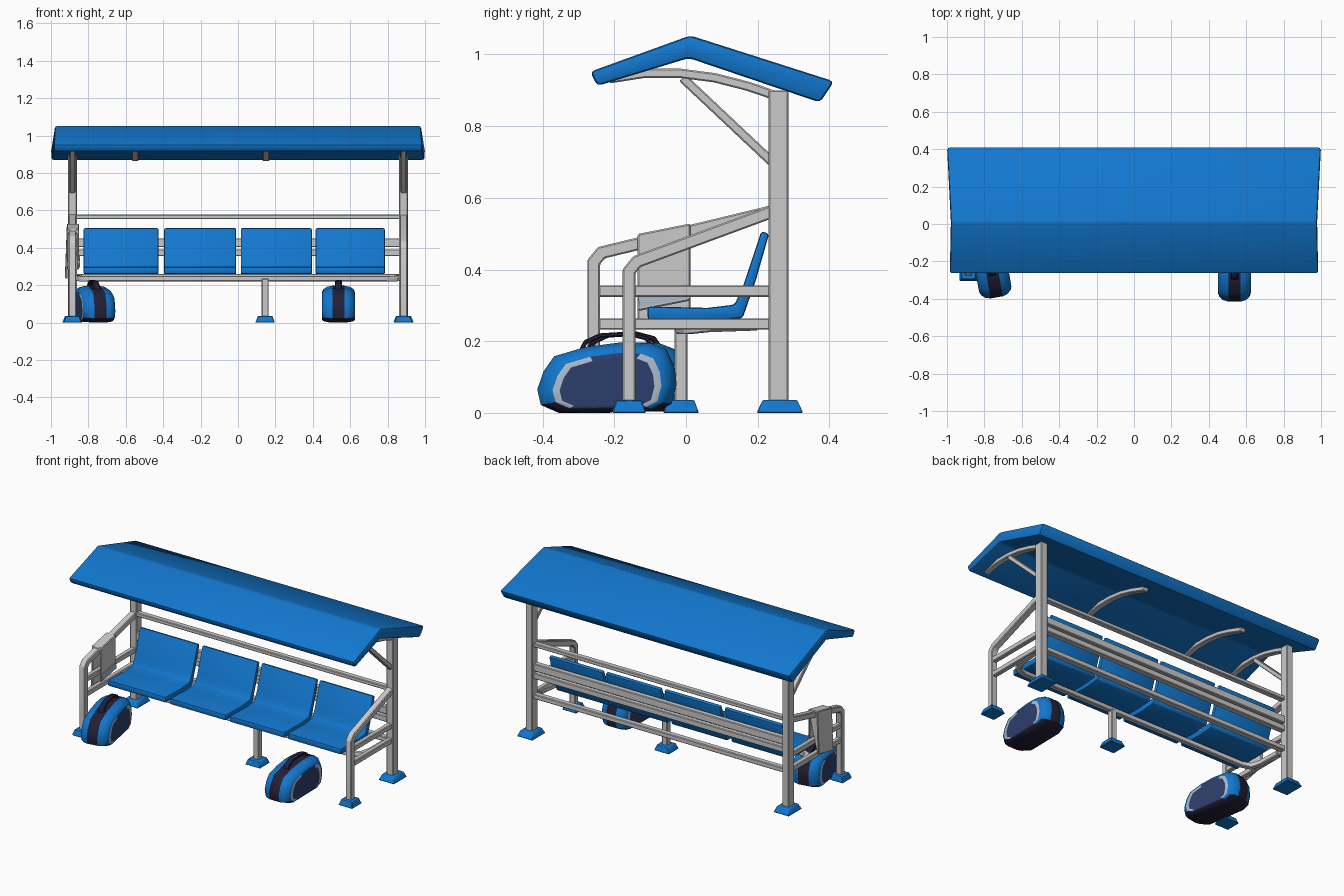
import bpy, bmesh, math
from mathutils import Vector

if "Cube" in bpy.data.objects:
    bpy.data.objects.remove(bpy.data.objects["Cube"])


def material(name, rgb):
    m = bpy.data.materials.new(name)
    m.diffuse_color = (*rgb, 1)
    m.use_nodes = True
    m.node_tree.nodes["Principled BSDF"].inputs["Base Color"].default_value = m.diffuse_color
    return m


BLUE = material("bright blue", (0.006, 0.185, 0.62))
GREY = material("light grey", (0.60, 0.59, 0.60))
NAVY = material("navy", (0.025, 0.05, 0.15))
INDIGO = material("dark indigo", (0.016, 0.014, 0.04))
PALE = material("pale blue grey", (0.42, 0.50, 0.60))


def finish(name, bm, mats, bevel=0.0, segs=1, angle=35):
    """Bevel the sharp edges, make the object and shade it."""
    bmesh.ops.recalc_face_normals(bm, faces=bm.faces)
    if bevel:
        sharp = [e for e in bm.edges if e.calc_face_angle(0) > math.radians(25)]
        bmesh.ops.bevel(bm, geom=sharp, offset=bevel, segments=segs,
                        profile=0.5, affect='EDGES', clamp_overlap=True)
    me = bpy.data.meshes.new(name)
    bm.to_mesh(me)
    bm.free()
    for m in mats:
        me.materials.append(m)
    ob = bpy.data.objects.new(name, me)
    bpy.context.collection.objects.link(ob)
    bpy.ops.object.select_all(action='DESELECT')
    ob.select_set(True)
    bpy.context.view_layer.objects.active = ob
    bpy.ops.object.shade_smooth_by_angle(angle=math.radians(angle))
    return ob


def loft(bm, rings):
    """Join rings of points with quads and cap both ends."""
    vs = [[bm.verts.new(p) for p in r] for r in rings]
    n = len(vs[0])
    bands = []
    for a, b in zip(vs, vs[1:]):
        bands.append([bm.faces.new((a[i], a[(i + 1) % n], b[(i + 1) % n], b[i]))
                      for i in range(n)])
    caps = [bm.faces.new(vs[0]), bm.faces.new(vs[-1])]
    return bands, caps


def bar(name, path, width, thick, side=(1, 0, 0), mat=GREY, bevel=0.004):
    """Rectangular bar along a path; width is measured along side."""
    pts = [Vector(p) for p in path]
    side = Vector(side)
    rings = []
    for i, p in enumerate(pts):
        t0 = (p - pts[i - 1]).normalized() if i else None
        t1 = (pts[i + 1] - p).normalized() if i < len(pts) - 1 else None
        t = ((t0 or t1) + (t1 or t0)).normalized()
        stretch = 1 / max(0.5, t.dot(t1 or t0))
        up = t.cross(side).normalized() * thick / 2 * stretch
        s = side * width / 2
        rings.append([p + s + up, p - s + up, p - s - up, p + s - up])
    bm = bmesh.new()
    loft(bm, rings)
    return finish(name, bm, [mat], bevel)


def prism(name, profile, x0, x1, mat, bevel, segs, flare=lambda y: 1.0):
    """Extrude a y-z profile along x."""
    bm = bmesh.new()
    loft(bm, [[(x * flare(y), y, z) for y, z in profile] for x in (x0, x1)])
    return finish(name, bm, [mat], bevel, segs)


def foot(name, x, y, hx, hy):
    bm = bmesh.new()
    loft(bm, [[(x + a * hx * k, y + b * hy * k, z)
               for a, b in ((-1, -1), (1, -1), (1, 1), (-1, 1))]
              for z, k in ((0, 1), (0.036, 0.74))])
    finish(name, bm, [BLUE], 0.003)


# Gabled roof
prism("roof", [(-0.267, 0.952), (-0.248, 0.912), (0.008, 0.99), (0.374, 0.866),
               (0.413, 0.925), (0.012, 1.053)], -1, 1, BLUE, 0.012, 2,
      lambda y: 0.977 + (0.055 * y if y > 0 else -0.03 * y))

# Roof ribs
rib = [(-0.215, 0.932), (-0.12, 0.947), (-0.02, 0.948), (0.08, 0.935),
       (0.17, 0.912), (0.28, 0.875)]
for x in (-0.885, -0.55, 0.15, 0.885):
    bar("roof_rib", [(x, y, z) for y, z in rib], 0.036, 0.026)

# End frames: the left front leg stands further forward than the right one
for s, leg_y in ((-1, -0.258), (1, -0.159)):
    x = 0.885 * s
    top = 0.435 if s < 0 else 0.41
    bar("back_post", [(x, 0.258, 0.02), (x, 0.258, 0.90)], 0.046, 0.056)
    bar("roof_brace", [(x, -0.01, 0.935), (x, 0.24, 0.70)], 0.03, 0.026)
    bar("front_leg_and_armrest",
        [(x, leg_y, 0.02), (x, leg_y, top - 0.015), (x, leg_y + 0.022, top + 0.012),
         (x, 0.245, 0.563)], 0.04, 0.035)
    for z in (0.248, 0.34):
        bar("side_rail", [(x, leg_y, z), (x, 0.25, z)], 0.03, 0.032)
    foot("front_foot", x, leg_y, 0.049, 0.048)
    foot("back_foot", x, 0.262, 0.054, 0.065)

# Middle leg
bar("middle_leg", [(0.145, -0.014, 0.02), (0.145, -0.014, 0.235)], 0.038, 0.037)
foot("middle_foot", 0.145, -0.014, 0.052, 0.05)

# Long back rails
for z, h in ((0.565, 0.024), (0.427, 0.046), (0.373, 0.036), (0.245, 0.03)):
    bar("back_rail", [(-0.885, 0.25, z), (0.885, 0.25, z)], 0.036, h, (0, 1, 0))

# Seat support tube with ends bent backwards
half = [(0.875, 0.20, 0.245), (0.865, 0.06, 0.24), (0.84, 0.005, 0.235),
        (0.78, -0.014, 0.235)]
bar("seat_support", [(-x, y, z) for x, y, z in half] + half[::-1],
    0.03, 0.03, (0, 0, 1))

# Four bucket seats
seat = [(-0.107, 0.26), (-0.107, 0.297), (0.06, 0.293), (0.135, 0.302),
        (0.158, 0.35), (0.21, 0.507), (0.232, 0.500), (0.195, 0.37),
        (0.158, 0.264), (0.06, 0.257)]
for x0, x1 in ((-0.825, -0.425), (-0.395, -0.01), (0.015, 0.395), (0.415, 0.785)):
    prism("seat", seat, x0, x1, BLUE, 0.008, 2)

# Towel folded over the left armrest
fold = [(-0.925, 0.25), (-0.911, 0.25), (-0.909, 0.49), (-0.861, 0.49),
        (-0.861, 0.30), (-0.850, 0.30), (-0.850, 0.515), (-0.915, 0.515)]
bm = bmesh.new()
loft(bm, [[(x, y, z + 0.2 * (y + 0.055)) for x, z in fold]
          for y in (-0.135, 0.012)])
finish("towel", bm, [GREY], 0.004)
bar("towel_band", [(-0.849, -0.132, 0.313), (-0.849, 0.009, 0.341)], 0.006, 0.04,
    mat=PALE, bevel=0)

# Sports bags: side outline scaled down towards each flank
outline = [(-0.195, 0.065), (-0.178, 0.115), (-0.148, 0.158), (-0.06, 0.184),
           (0.04, 0.197), (0.12, 0.195), (0.165, 0.178), (0.188, 0.13),
           (0.194, 0.08), (0.18, 0.025), (0.14, 0.004), (-0.135, 0.0),
           (-0.185, 0.022)]
flank = [(0.088, 0.68), (0.087, 0.78), (0.080, 0.87), (0.060, 0.96), (0.033, 1.0)]
slices = [(-x, k) for x, k in flank] + flank[::-1]
handle = [(-0.075, 0.17), (-0.06, 0.198), (-0.02, 0.216), (0.06, 0.221),
          (0.11, 0.208), (0.125, 0.185)]


def bag(loc, turn):
    bm = bmesh.new()
    bands, caps = loft(bm, [[(x, y * k, 0.06 + (z - 0.06) * k) for y, z in outline]
                            for x, k in slices])
    bmesh.ops.recalc_face_normals(bm, faces=bm.faces)
    # centre strip and base indigo, piping pale at the ends, flank panels navy
    for i, band in enumerate(bands):
        for f in band:
            c = f.calc_center_median()
            if i == 4 or f.normal.z < -0.5:
                f.material_index = 2
            elif i in (0, 8):
                if c.z < 0.022:
                    f.material_index = 1
                else:
                    f.material_index = 3 if abs(c.y) > 0.07 else 1
    for f in caps:
        f.material_index = 1
    body = finish("bag", bm, [BLUE, NAVY, INDIGO, PALE], angle=40)
    grip = bar("bag_handle", [(0, y, z) for y, z in handle], 0.036, 0.012,
               mat=INDIGO, bevel=0.003)
    for ob in (body, grip):
        ob.location = loc
        ob.rotation_euler.z = math.radians(turn)


bag((0.537, -0.22, 0), 0)
bag((-0.768, -0.20, 0), 10)
